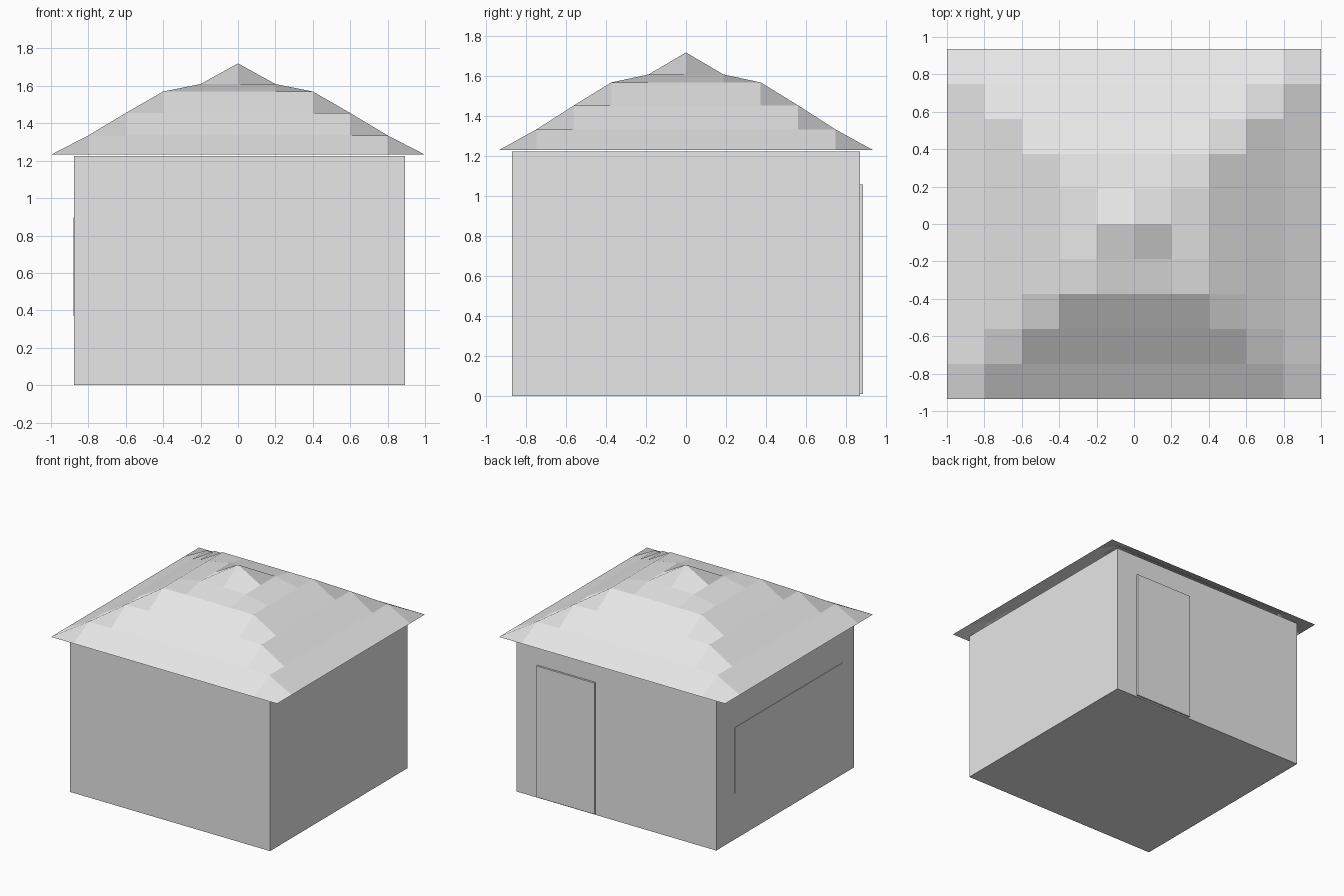
import bpy, bmesh

cube = bpy.data.objects.get("Cube")
if cube:
    bpy.data.objects.remove(cube, do_unlink=True)

# One plain grey for the whole building
grey = bpy.data.materials.new("light_grey")
grey.use_nodes = True
COLOUR = (0.8, 0.8, 0.8, 1)
grey.diffuse_color = COLOUR
grey.node_tree.nodes["Principled BSDF"].inputs["Base Color"].default_value = COLOUR


def finish(name, bm):
    mesh = bpy.data.meshes.new(name)
    bm.to_mesh(mesh)
    bm.free()
    mesh.materials.append(grey)
    obj = bpy.data.objects.new(name, mesh)
    bpy.context.collection.objects.link(obj)
    return obj


def box(name, low, high):
    bm = bmesh.new()
    bmesh.ops.create_cube(bm, size=1)
    for v in bm.verts:
        v.co = [(a + b) / 2 + c * (b - a) for a, b, c in zip(low, high, v.co)]
    return finish(name, bm)


# Walls, back door and side window plate
box("walls", (-0.877, -0.87, 0), (0.893, 0.87, 1.225))
box("back_door", (0.19, 0.86, 0.01), (0.705, 0.885, 1.06))
box("side_window", (-0.88, -0.73, 0.37), (-0.873, 0.64, 0.895))

# Roof: a grid raised in square rings, from the peak out to the eaves
RING_HEIGHTS = [1.72, 1.61, 1.57, 1.455, 1.335, 1.232]
STEPS = len(RING_HEIGHTS) - 1
HALF_X, HALF_Y = 1.0, 0.935
bm = bmesh.new()
bmesh.ops.create_grid(bm, x_segments=2 * STEPS, y_segments=2 * STEPS, size=1)
for v in bm.verts:
    ring = round(max(abs(v.co.x), abs(v.co.y)) * STEPS)
    v.co = (v.co.x * HALF_X, v.co.y * HALF_Y, RING_HEIGHTS[ring])
finish("roof", bm)
